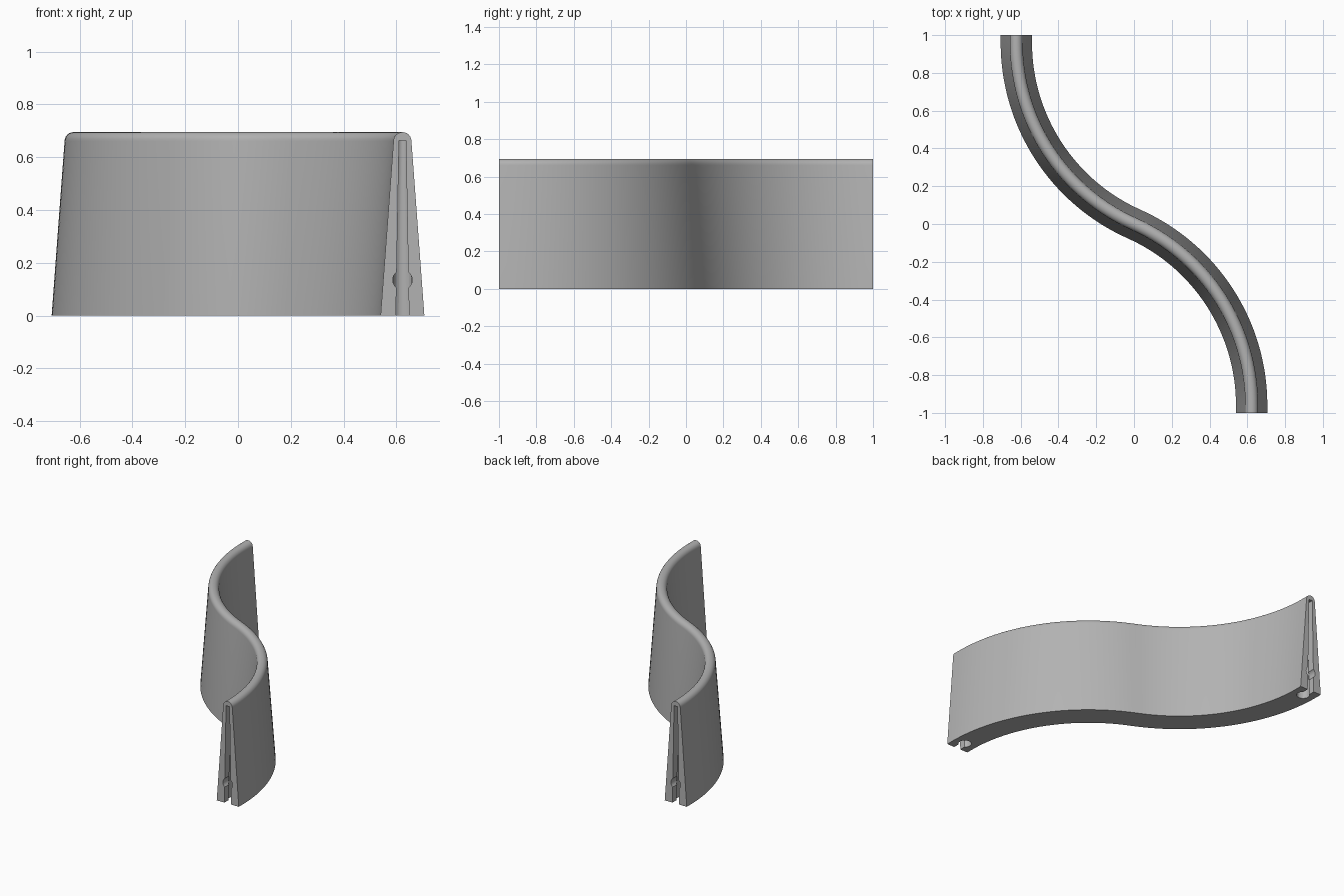
import bpy, bmesh, math
from mathutils import Vector, Matrix

cube = bpy.data.objects.get("Cube")
if cube:
    bpy.data.objects.remove(cube, do_unlink=True)

END_X = 0.623        # centreline offset at each end
BEND_Y = 0.96        # where the bend meets the short straight end
HEIGHT = 0.695
TOP_R = 0.034
FOOT = 0.083         # half thickness at the foot
STEPS = 32

grey = bpy.data.materials.new("plain grey")
grey.use_nodes = True
colour = (0.45, 0.45, 0.45, 1)
grey.diffuse_color = colour
grey.node_tree.nodes["Principled BSDF"].inputs["Base Color"].default_value = colour


def make_object(name, bm):
    bmesh.ops.recalc_face_normals(bm, faces=bm.faces)
    mesh = bpy.data.meshes.new(name)
    bm.to_mesh(mesh)
    bm.free()
    mesh.materials.append(grey)
    ob = bpy.data.objects.new(name, mesh)
    bpy.context.collection.objects.link(ob)
    return ob


def loft(name, rings):
    """Skin a list of closed rings and cap both ends."""
    bm = bmesh.new()
    rows = [[bm.verts.new(p) for p in ring] for ring in rings]
    n = len(rows[0])
    for a, b in zip(rows, rows[1:]):
        for i in range(n):
            j = (i + 1) % n
            bm.faces.new((a[i], a[j], b[j], b[i]))
    bm.faces.new(rows[0])
    bm.faces.new(rows[-1])
    return make_object(name, bm)


# S-shaped centreline: one arc, repeated by a half turn
radius = (END_X ** 2 + BEND_Y ** 2) / (2 * END_X)
sweep = math.asin(BEND_Y / radius)
half = [(Vector((END_X, -1, 0)), Vector((1, 0, 0)))]
for i in range(STEPS + 1):
    a = sweep * i / STEPS
    out = Vector((math.cos(a), math.sin(a), 0))
    half.append((Vector((END_X - radius, -BEND_Y, 0)) + out * radius, out))
path = half + [(-p, out) for p, out in reversed(half[:-1])]

# Tapered cross-section with a round top
section = [(FOOT, 0)]
for i in range(13):
    a = math.pi * i / 12
    section.append((TOP_R * math.cos(a), HEIGHT - TOP_R + TOP_R * math.sin(a)))
section.append((-FOOT, 0))
wall = loft("curved_wall", [[p + out * u + Vector((0, 0, z)) for u, z in section]
                            for p, out in path])


def slot_ring(mouth, socket, z):
    """Keyhole outline: narrow mouth opening into a round socket."""
    depth = 0.075
    gap = math.asin(mouth / socket)
    pts = [(mouth, -0.02), (mouth, depth - socket * math.cos(gap))]
    for i in range(1, 14):
        a = -math.pi / 2 + gap + (2 * math.pi - 2 * gap) * i / 14
        pts.append((socket * math.cos(a), depth + socket * math.sin(a)))
    pts += [(-mouth, depth - socket * math.cos(gap)), (-mouth, -0.02)]
    return [Vector((END_X + x, -1 + y, z)) for x, y in pts]


def cut(cutter):
    cutter.hide_render = True
    mod = wall.modifiers.new(cutter.name, 'BOOLEAN')
    mod.operation = 'DIFFERENCE'
    mod.solver = 'EXACT'
    mod.object = cutter
    bpy.context.view_layer.objects.active = wall
    bpy.ops.object.modifier_apply(modifier=mod.name)
    bpy.data.objects.remove(cutter, do_unlink=True)


# Connector slot and round catch hole in each end
for turn in (0, math.pi):
    spin = Matrix.Rotation(turn, 4, 'Z')
    slot = loft("slot_cutter", [slot_ring(0.025, 0.042, -0.01),
                                slot_ring(0.013, 0.02, 0.663)])
    slot.data.transform(spin)
    cut(slot)
    bm = bmesh.new()
    bmesh.ops.create_cone(bm, cap_ends=True, segments=24, radius1=0.037, radius2=0.037,
                          depth=0.12, matrix=Matrix.Translation((END_X, -1, 0.135))
                          @ Matrix.Rotation(math.pi / 2, 4, 'X'))
    hole = make_object("catch_cutter", bm)
    hole.data.transform(spin)
    cut(hole)

bpy.ops.object.select_all(action='DESELECT')
wall.select_set(True)
bpy.context.view_layer.objects.active = wall
bpy.ops.object.shade_smooth_by_angle(angle=math.radians(30))
